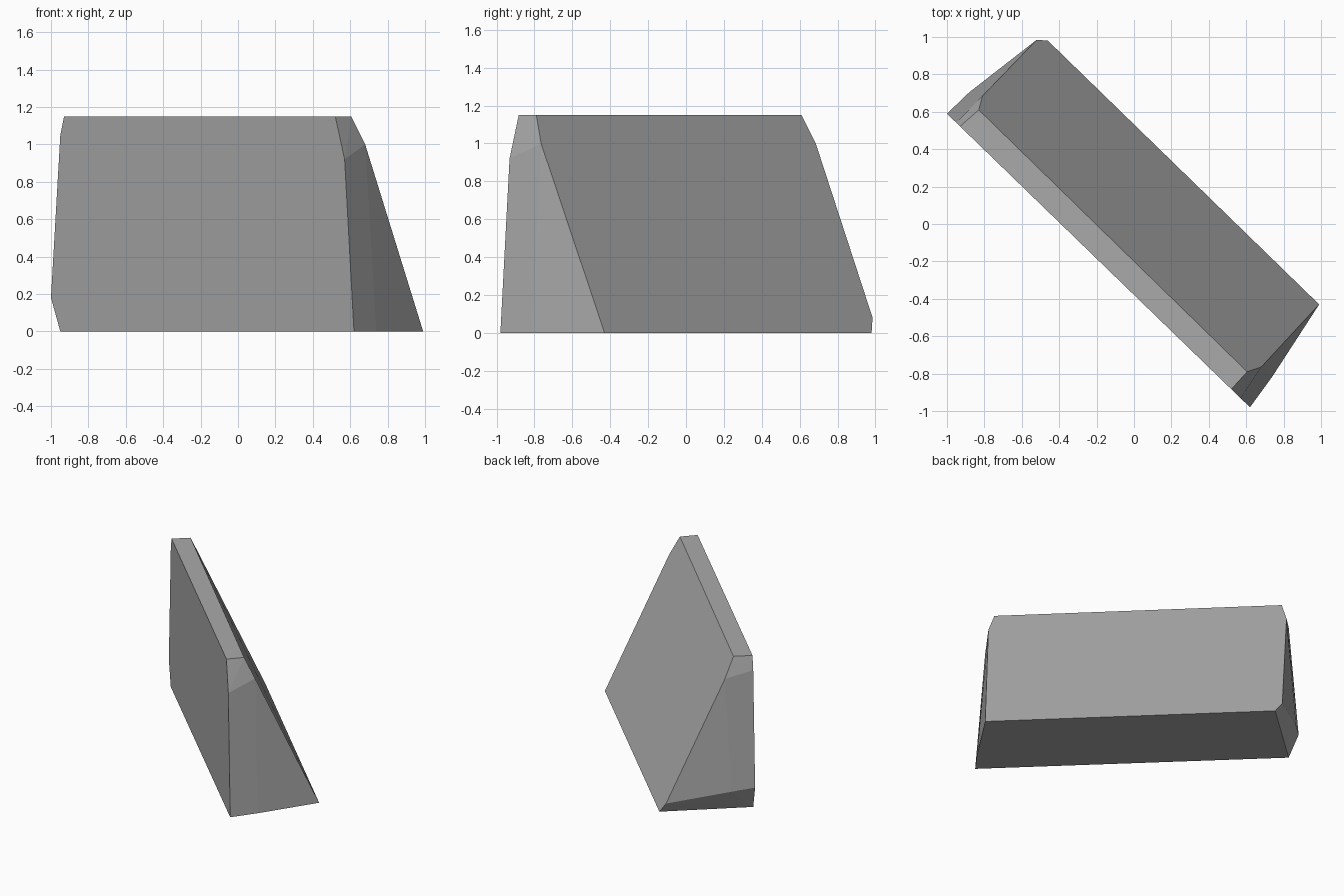
import bpy, bmesh, math

cube = bpy.data.objects.get("Cube")
if cube:
    bpy.data.objects.remove(cube, do_unlink=True)

TOP = 1.15


def flat_material(name, value):
    mat = bpy.data.materials.new(name)
    mat.use_nodes = True
    colour = (value, value, value, 1)
    mat.diffuse_color = colour
    mat.node_tree.nodes["Principled BSDF"].inputs["Base Color"].default_value = colour
    return mat


def front_wall(x, z):
    """Point on the upright front plane."""
    return (x, -0.98 + (0.62 - x) * 0.969, z)


# Corners of the upright front face, with its clipped ends
front = [front_wall(x, z) for x, z in (
    (0.52, TOP), (0.57, 0.92), (0.62, 0),
    (-0.95, 0), (-1.0, 0.18), (-0.95, 1.05), (-0.93, TOP))]

# Corners of the sloping back face
back = [(0.605, -0.79, TOP), (0.68, -0.765, 1.0), (0.99, -0.43, 0),
        (-0.46, 0.98, 0), (-0.52, 0.985, 0.08),
        (-0.81, 0.685, 1.0), (-0.83, 0.61, TOP)]

# Slight bends in the two end faces
ends = [(0.74, -0.815, 0), (-0.88, 0.705, 0.16)]

# Wedge block: the convex solid spanning both faces
bm = bmesh.new()
for point in front + back + ends:
    bm.verts.new(point)
bmesh.ops.convex_hull(bm, input=bm.verts[:])
bmesh.ops.dissolve_limit(bm, angle_limit=math.radians(2.5),
                         verts=bm.verts[:], edges=bm.edges[:])
bmesh.ops.recalc_face_normals(bm, faces=bm.faces[:])
mesh = bpy.data.meshes.new("wedge_block")
bm.to_mesh(mesh)
bm.free()
mesh.materials.append(flat_material("stone grey", 0.4))
block = bpy.data.objects.new("wedge_block", mesh)
bpy.context.collection.objects.link(block)
